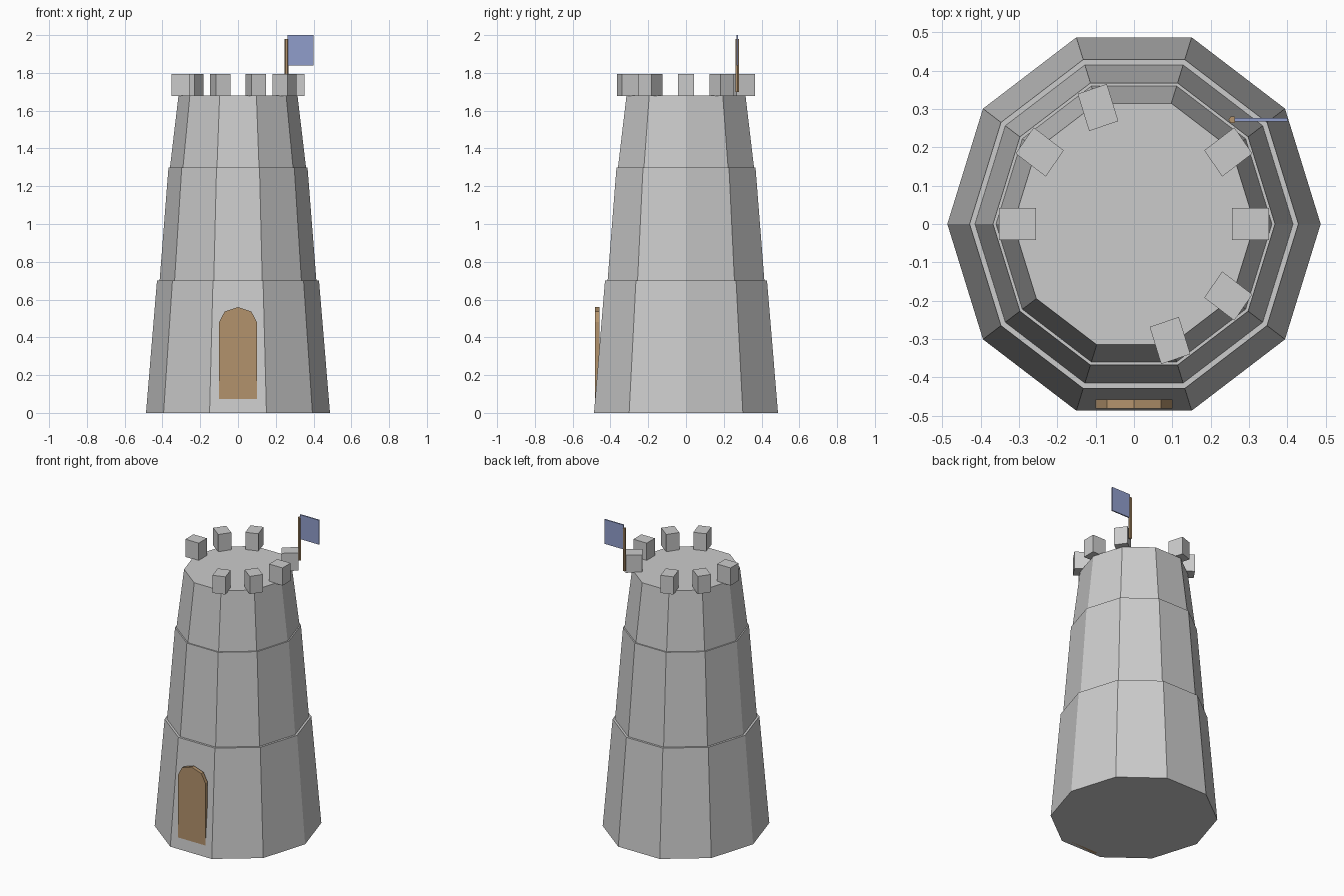
import bpy, bmesh, math
from mathutils import Matrix

if "Cube" in bpy.data.objects:
    bpy.data.objects.remove(bpy.data.objects["Cube"])

SIDES = 10
YS = 1 / math.sin(math.radians(72))  # stretch so the decagon is as deep as wide


def material(name, rgb):
    m = bpy.data.materials.new(name)
    m.diffuse_color = (*rgb, 1)
    m.use_nodes = True
    m.node_tree.nodes["Principled BSDF"].inputs["Base Color"].default_value = m.diffuse_color
    return m


def finish(name, bm, mat=None):
    bmesh.ops.recalc_face_normals(bm, faces=bm.faces)
    me = bpy.data.meshes.new(name)
    bm.to_mesh(me)
    bm.free()
    ob = bpy.data.objects.new(name, me)
    bpy.context.collection.objects.link(ob)
    if mat:
        me.materials.append(mat)
    return ob


def frustum(name, sides, r0, r1, z0, z1, x=0, y=0, ys=1, mat=None):
    bm = bmesh.new()
    rings = []
    for r, z in ((r0, z0), (r1, z1)):
        rings.append([bm.verts.new((x + r * math.cos(i * math.tau / sides),
                                    y + r * ys * math.sin(i * math.tau / sides), z))
                      for i in range(sides)])
    lo, hi = rings
    bm.faces.new(lo)
    bm.faces.new(hi)
    for i in range(sides):
        j = (i + 1) % sides
        bm.faces.new((lo[i], lo[j], hi[j], hi[i]))
    return finish(name, bm, mat)


def box(name, size, matrix, mat=None):
    bm = bmesh.new()
    bmesh.ops.create_cube(bm, size=1, matrix=matrix @ Matrix.Diagonal((*size, 1)))
    return finish(name, bm, mat)


wood = material("wood", (0.45, 0.29, 0.15))
cloth = material("cloth", (0.28, 0.34, 0.6))

# Three tapering tower storeys
frustum("lower_storey", SIDES, 0.487, 0.429, 0.0, 0.70, ys=YS)
frustum("middle_storey", SIDES, 0.415, 0.368, 0.70, 1.30, ys=YS)
frustum("upper_storey", SIDES, 0.360, 0.315, 1.30, 1.68, ys=YS)

# Battlement blocks, with some missing
for k in (0, 1, 3, 4, 5, 8, 9):
    m = (Matrix.Diagonal((1, YS, 1, 1)) @ Matrix.Rotation(k * math.tau / SIDES, 4, 'Z')
         @ Matrix.Translation((0.304, 0, 1.735)))
    box("battlement", (0.097, 0.08, 0.116), m)

# Arched door
bm = bmesh.new()
profile = [(-0.1, 0.0), (0.1, 0.0)]
profile += [(0.1 * math.cos(a), 0.48 + 0.08 * math.sin(a))
            for a in (i * math.pi / 4 for i in range(5))]
face = bm.faces.new([bm.verts.new((x, -0.481, z)) for x, z in profile])
ext = bmesh.ops.extrude_face_region(bm, geom=[face], use_keep_orig=True)
new_verts = [g for g in ext["geom"] if isinstance(g, bmesh.types.BMVert)]
bmesh.ops.translate(bm, vec=(0, 0.023, 0), verts=new_verts)
finish("door", bm, wood)

# Flag on its pole
frustum("flag_pole", 6, 0.01, 0.01, 1.70, 1.98, 0.257, 0.272, mat=wood)
box("flag", (0.138, 0.008, 0.16), Matrix.Translation((0.331, 0.272, 1.92)), cloth)
